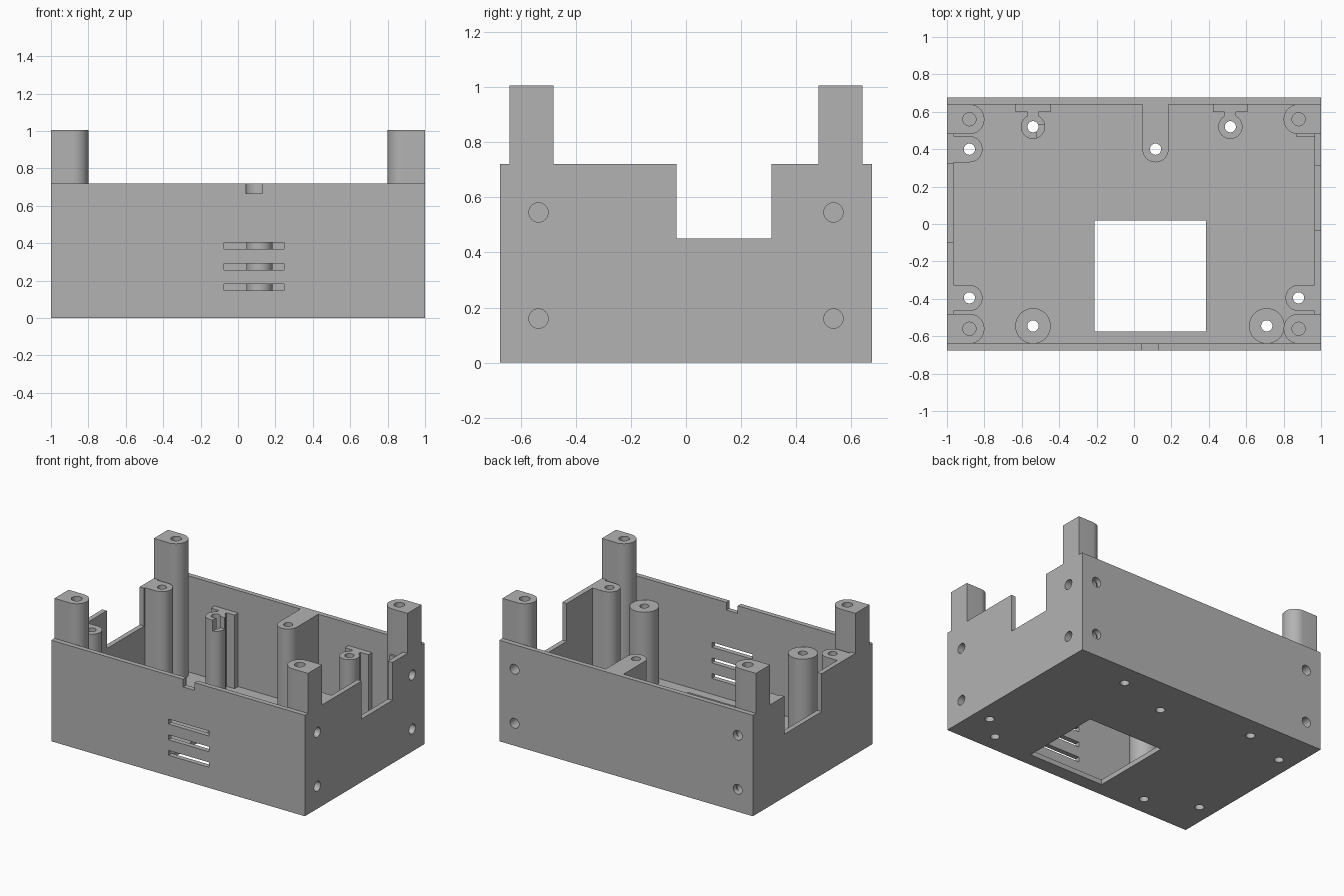
import bpy, bmesh
from math import pi, cos, sin, radians

if "Cube" in bpy.data.objects:
    bpy.data.objects.remove(bpy.data.objects["Cube"], do_unlink=True)

grey = bpy.data.materials.new("plain grey")
grey.use_nodes = True
grey.diffuse_color = (0.45, 0.45, 0.45, 1)
grey.node_tree.nodes["Principled BSDF"].inputs["Base Color"].default_value = grey.diffuse_color

W, D, H = 1.0, 0.675, 0.72      # half width, half depth, wall height
T, FLOOR = 0.035, 0.035         # wall and floor thickness
IX, IY = W - T, D - T           # inner faces of the walls


def prism(name, points, z0, z1):
    """Extrude a counter-clockwise outline from z0 to z1."""
    bm = bmesh.new()
    face = bm.faces.new([bm.verts.new((x, y, z0)) for x, y in points])
    ext = bmesh.ops.extrude_face_region(bm, geom=[face])["geom"]
    bmesh.ops.translate(bm, vec=(0, 0, z1 - z0),
                        verts=[v for v in ext if isinstance(v, bmesh.types.BMVert)])
    bmesh.ops.recalc_face_normals(bm, faces=bm.faces)
    me = bpy.data.meshes.new(name)
    bm.to_mesh(me)
    bm.free()
    me.materials.append(grey)
    ob = bpy.data.objects.new(name, me)
    bpy.context.scene.collection.objects.link(ob)
    return ob


def box(name, x0, x1, y0, y1, z0, z1):
    return prism(name, [(x0, y0), (x1, y0), (x1, y1), (x0, y1)], z0, z1)


def rod(name, x, y, r, z0, z1, n=40):
    return prism(name, [(x + r * cos(2 * pi * i / n), y + r * sin(2 * pi * i / n))
                        for i in range(n)], z0, z1)


def d_column(name, x, y, r, length, angle, z0, z1, n=20):
    """Column with a round end, running straight for length toward angle."""
    ca, sa = cos(angle), sin(angle)
    pts = [(length, -r), (length, r)]
    pts += [(r * cos(a), r * sin(a)) for a in (pi / 2 + pi * i / n for i in range(n + 1))]
    return prism(name, [(x + u * ca - v * sa, y + u * sa + v * ca) for u, v in pts], z0, z1)


def combine(ob, others, op="DIFFERENCE"):
    """Apply booleans one after another, then discard the helpers."""
    for other in others:
        mod = ob.modifiers.new("cut", "BOOLEAN")
        mod.operation, mod.object, mod.solver = op, other, "EXACT"
        bpy.context.view_layer.update()
        dg = bpy.context.evaluated_depsgraph_get()
        me = bpy.data.meshes.new_from_object(ob.evaluated_get(dg))
        ob.modifiers.clear()
        ob.data = me
        bpy.data.objects.remove(other, do_unlink=True)
    return ob


def hole(x, y, r=0.03, z0=-0.1, z1=1.2):
    return rod("hole_cutter", x, y, r, z0, z1)


def side_hole(x, y, z, along_x):
    """Horizontal screw hole cutter."""
    ob = rod("screw_cutter", 0, 0, 0.035, -0.1, 0.1, 24)
    ob.rotation_euler = (0, pi / 2, 0) if along_x else (pi / 2, 0, 0)
    ob.location = (x, y, z)
    return ob


SCREW_Z = (0.16, 0.545)
WALL_BOSSES = [(-0.88, 0.40), (-0.88, -0.395), (0.88, -0.395)]
BRACKETS = [(-0.54, 0.52), (0.515, 0.52)]
PILLARS = [(-0.54, -0.545), (0.71, -0.545)]
MID = (0.115, 0.40)

# Open tray with side notches, floor window, vents and screw holes
shell = box("shell", -W, W, -D, D, 0, H)
cutters = [box("inside", -IX, IX, -IY, IY, FLOOR, 1),
           box("floor_window", -0.21, 0.385, -0.575, 0.02, -0.1, 0.1),
           box("left_notch", 0.9, 1.1, -0.035, 0.31, 0.45, 1),
           box("right_notch", -1.1, -0.9, -0.1, 0.32, 0.45, 1),
           box("front_notch", 0.04, 0.13, -0.8, -0.6, 0.665, 1)]
cutters += [box("vent", -0.075, 0.245, -0.8, -0.6, z, z + 0.035)
            for z in (0.147, 0.258, 0.37)]
cutters += [hole(x, y) for x, y in WALL_BOSSES + BRACKETS + PILLARS + [MID]]
for z in SCREW_Z:
    cutters += [side_hole(W, s * 0.535, z, True) for s in (-1, 1)]
    cutters += [side_hole(s * 0.88, D, z, False) for s in (-1, 1)]
combine(shell, cutters)

# Tall corner posts, flush with the outer side faces above the rim
for sx, xname in ((1, "left"), (-1, "right")):
    for sy, yname in ((1, "back"), (-1, "front")):
        x, y, ang = sx * 0.88, sy * 0.56, 0 if sx > 0 else pi
        post = d_column(f"{yname}_{xname}_post", x, y, 0.08, IX - 0.88, ang, FLOOR, H)
        top = d_column("post_top", x, y, 0.08, W - 0.88, ang, H, 1.005)
        combine(post, [top], "UNION")
        cuts = [hole(x, y, 0.035, 0.8)]
        for z in SCREW_Z:
            if sx > 0:
                cuts.append(side_hole(W, sy * 0.535, z, True))
            if sy > 0:
                cuts.append(side_hole(x, D, z, False))
        combine(post, cuts)

# Round-ended bosses on the side walls and the back wall
for x, y in WALL_BOSSES:
    boss = d_column("side_wall_boss", x, y, 0.07, IX - 0.88, 0 if x > 0 else pi, FLOOR, H)
    combine(boss, [hole(x, y)])
boss = d_column("back_wall_boss", *MID, 0.07, IY - MID[1], pi / 2, FLOOR, H)
combine(boss, [hole(*MID)])
box("back_left_rib", 0.87, IX, 0.465, 0.5, FLOOR, 0.68)

# Free-standing front pillars
for x, y in PILLARS:
    combine(rod("front_pillar", x, y, 0.095, FLOOR, 0.575), [hole(x, y)])

# Back bosses held by a mounting plate and a web
for x, y in BRACKETS:
    boss = rod("bracket_boss", x, y, 0.065, FLOOR, 0.56)
    web = box("web", x - 0.03, x + 0.03, y, 0.61, FLOOR, 0.56)
    plate = box("plate", x - 0.093, x + 0.093, 0.6, IY, FLOOR, 0.56)
    combine(boss, [web, plate], "UNION")
    cuts = [hole(x, y)]
    if x < 0:
        cuts.append(box("nick", x + 0.02, x + 0.1, y - 0.1, y + 0.01, 0.48, 1))
    combine(boss, cuts)

# Smooth round walls, keep the edges sharp
for ob in bpy.context.scene.collection.objects:
    if ob.type == "MESH":
        ob.data.shade_smooth()
        ob.data.set_sharp_from_angle(angle=radians(30))
